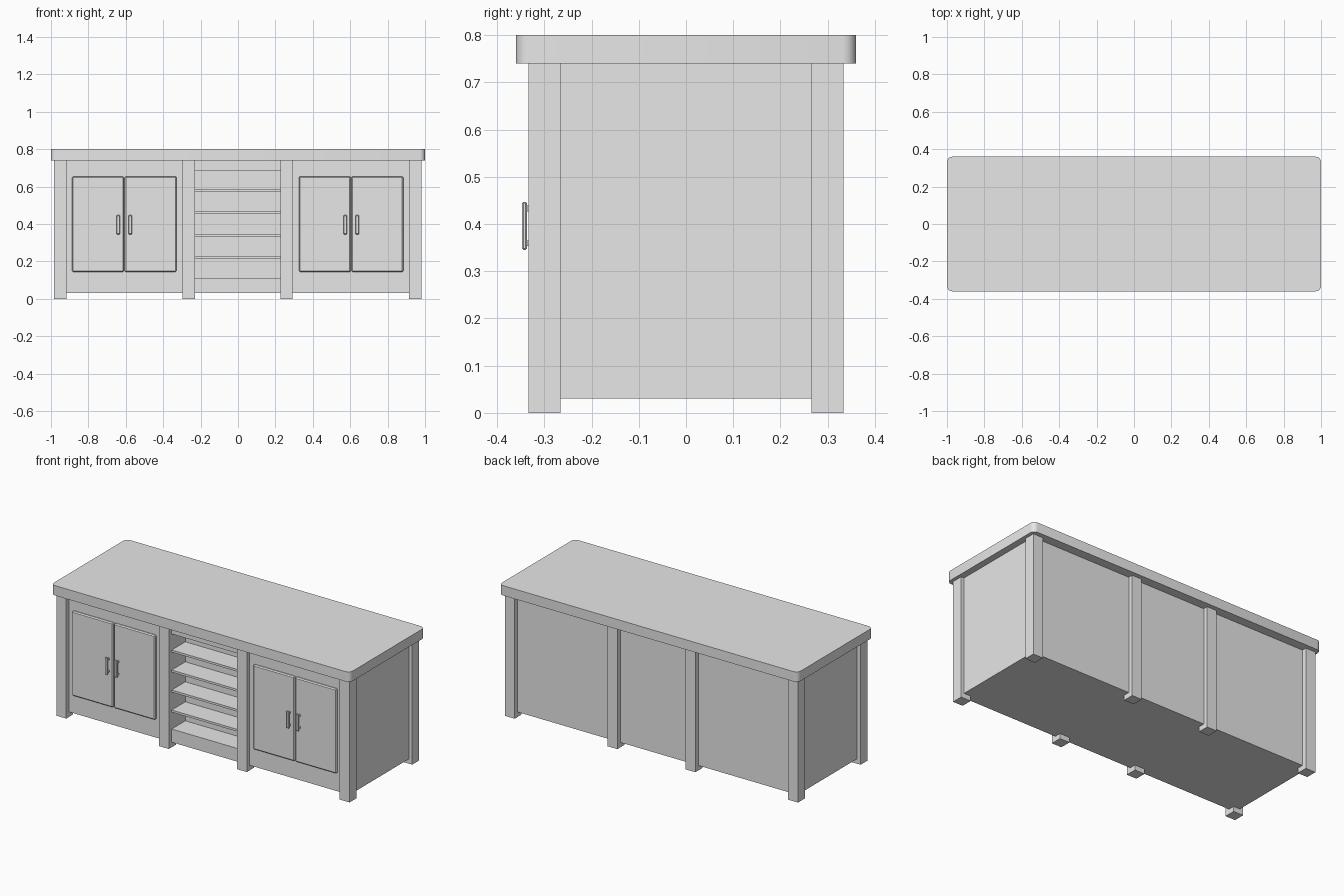
import bpy
import bmesh

# Remove the default cube
cube = bpy.data.objects.get("Cube")
if cube:
    bpy.data.objects.remove(cube, do_unlink=True)

# Single painted finish
grey = bpy.data.materials.new("light grey")
grey.use_nodes = True
grey.diffuse_color = (0.8, 0.8, 0.8, 1)
grey.node_tree.nodes["Principled BSDF"].inputs["Base Color"].default_value = (0.8, 0.8, 0.8, 1)


def box(name, x, y, z, bevel=0.0, upright=False, segments=1):
    """Box from (min, max) ranges; upright bevels only the vertical edges."""
    bm = bmesh.new()
    bmesh.ops.create_cube(bm, size=1)
    for v in bm.verts:
        for i, (lo, hi) in enumerate((x, y, z)):
            v.co[i] = hi if v.co[i] > 0 else lo
    if bevel:
        edges = [e for e in bm.edges if not upright
                 or abs(e.verts[0].co.z - e.verts[1].co.z) > 0.01]
        bmesh.ops.bevel(bm, geom=edges, offset=bevel, segments=segments,
                        profile=0.5, affect='EDGES')
    mesh = bpy.data.meshes.new(name)
    bm.to_mesh(mesh)
    bm.free()
    mesh.materials.append(grey)
    obj = bpy.data.objects.new(name, mesh)
    bpy.context.collection.objects.link(obj)
    return obj


FRONT, BACK = -0.305, 0.305
LOW, HIGH = 0.03, 0.74
NICHE = 0.23
NICHE_BACK = FRONT + 0.13

# Worktop with rounded corners
box("worktop", (-1, 1), (-0.36, 0.36), (HIGH, 0.8), 0.028, True, 4)

# Carcass: two cupboards, the back body and the rails framing the open niche
for side, s in (("left", 1), ("right", -1)):
    box(side + "_cupboard", sorted((s * NICHE, s * 0.96)), (FRONT, BACK), (LOW, HIGH))
box("centre_body", (-NICHE, NICHE), (NICHE_BACK, BACK), (LOW, HIGH))
box("niche_top_rail", (-NICHE, NICHE), (FRONT, NICHE_BACK), (0.685, HIGH))
box("niche_base", (-NICHE, NICHE), (FRONT, NICHE_BACK), (LOW, 0.11))

# Shelves
for i in range(4):
    z = 0.212 + i * 0.121
    box(f"shelf_{i + 1}", (-NICHE, NICHE), (FRONT, NICHE_BACK), (z, z + 0.013))

# Posts along front and back
for row, y in (("front", (-0.333, -0.266)), ("back", (0.266, 0.333))):
    for i, cx in enumerate((-0.95, -0.263, 0.259, 0.947)):
        box(f"{row}_post_{i + 1}", (cx - 0.033, cx + 0.033), y, (0, HIGH))

# Paired doors with bar handles
for side, mid in (("left", 0.605), ("right", -0.608)):
    for leaf, s in (("outer", 1), ("inner", -1)):
        def span(a, b):
            return sorted((mid + s * a, mid + s * b))
        name = f"{side}_{leaf}"
        box(name + "_door", span(0.002, 0.279), (FRONT - 0.018, FRONT), (0.143, 0.655), 0.006)
        box(name + "_handle", span(0.023, 0.042), (FRONT - 0.042, FRONT - 0.032),
            (0.345, 0.447), 0.003)
        for end, z in (("top", 0.427), ("bottom", 0.353)):
            box(f"{name}_handle_{end}_mount", span(0.027, 0.038),
                (FRONT - 0.034, FRONT - 0.016), (z, z + 0.012))

# Soften only the rounded worktop corners
top = bpy.data.objects["worktop"]
bpy.context.view_layer.objects.active = top
top.select_set(True)
bpy.ops.object.shade_smooth_by_angle()
top.select_set(False)
